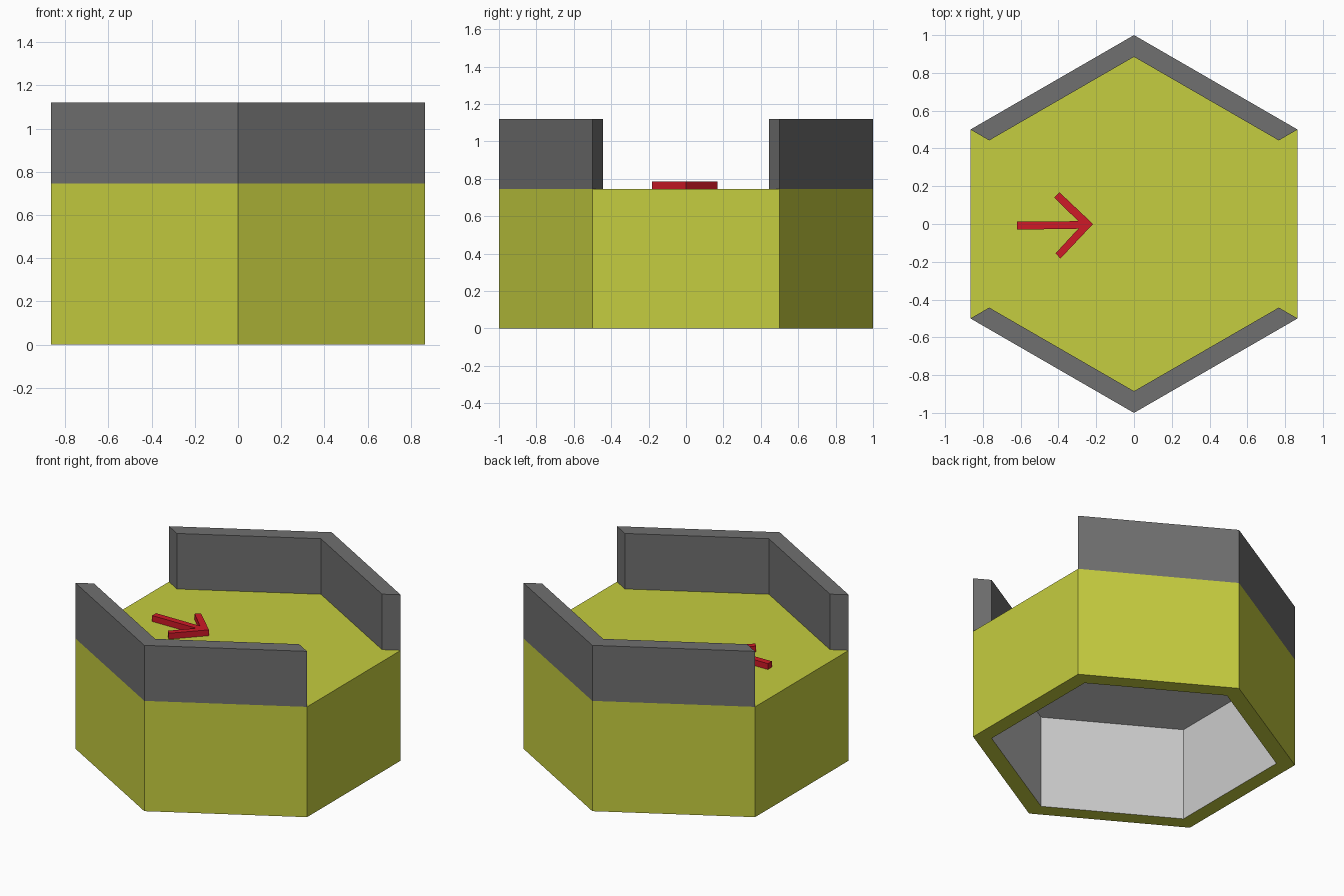
import bpy
from math import sin, cos, pi

if "Cube" in bpy.data.objects:
    bpy.data.objects.remove(bpy.data.objects["Cube"])

R_OUT, R_IN = 1.0, 0.885
Z_CEIL, Z_FLOOR, Z_TOP, Z_ARROW = 0.63, 0.745, 1.12, 0.785


def material(name, color):
    m = bpy.data.materials.new(name)
    m.diffuse_color = (*color, 1)
    m.use_nodes = True
    m.node_tree.nodes["Principled BSDF"].inputs["Base Color"].default_value = m.diffuse_color
    return m


def add_mesh(name, verts, faces, mat=None):
    me = bpy.data.meshes.new(name)
    me.from_pydata(verts, [], faces)
    if mat:
        me.materials.append(mat)
    ob = bpy.data.objects.new(name, me)
    bpy.context.collection.objects.link(ob)
    return ob


def hexagon(r, z):
    # first corner points to +y, then counter-clockwise
    return [(r * cos(pi / 2 + i * pi / 3), r * sin(pi / 2 + i * pi / 3), z) for i in range(6)]


def bridge(a, b, n=6):
    # quads between two rings starting at indices a and b
    return [(a + i, a + (i + 1) % n, b + (i + 1) % n, b + i) for i in range(n)]


def prism(name, outline, z0, z1, mat):
    n = len(outline)
    verts = [(x, y, z0) for x, y in outline] + [(x, y, z1) for x, y in outline]
    faces = bridge(0, n, n) + [tuple(reversed(range(n))), tuple(range(n, 2 * n))]
    return add_mesh(name, verts, faces, mat)


yellow = material("yellow", (0.56, 0.61, 0.05))
dark_grey = material("dark_grey", (0.16, 0.16, 0.16))
red = material("red", (0.62, 0.01, 0.02))

# Yellow hexagonal base: sides, floor on top, rim underneath
add_mesh("base",
         hexagon(R_OUT, 0) + hexagon(R_OUT, Z_FLOOR) + hexagon(R_IN, 0),
         bridge(0, 6) + bridge(12, 0) + [tuple(range(6, 12))], yellow)

# Grey lining of the hollow underside
add_mesh("underside_lining",
         hexagon(R_IN, 0) + hexagon(R_IN, Z_CEIL),
         bridge(6, 0) + [tuple(reversed(range(6, 12)))])

# Two mitred V-shaped walls, leaving the -x and +x sides open
outer, inner = hexagon(R_OUT, 0), hexagon(R_IN, 0)
for name, ids in (("back_wall", (5, 0, 1)), ("front_wall", (2, 3, 4))):
    outline = [outer[i][:2] for i in ids] + [inner[i][:2] for i in reversed(ids)]
    prism(name, outline, Z_FLOOR, Z_TOP, dark_grey)

# Red direction arrow lying on the floor, pointing to +x
arrow = [(-0.217, 0.0), (-0.395, 0.168), (-0.422, 0.14), (-0.295, 0.015),
         (-0.62, 0.012), (-0.62, -0.03), (-0.295, -0.025),
         (-0.415, -0.155), (-0.39, -0.183)]
prism("arrow", arrow, Z_FLOOR, Z_ARROW, red)
